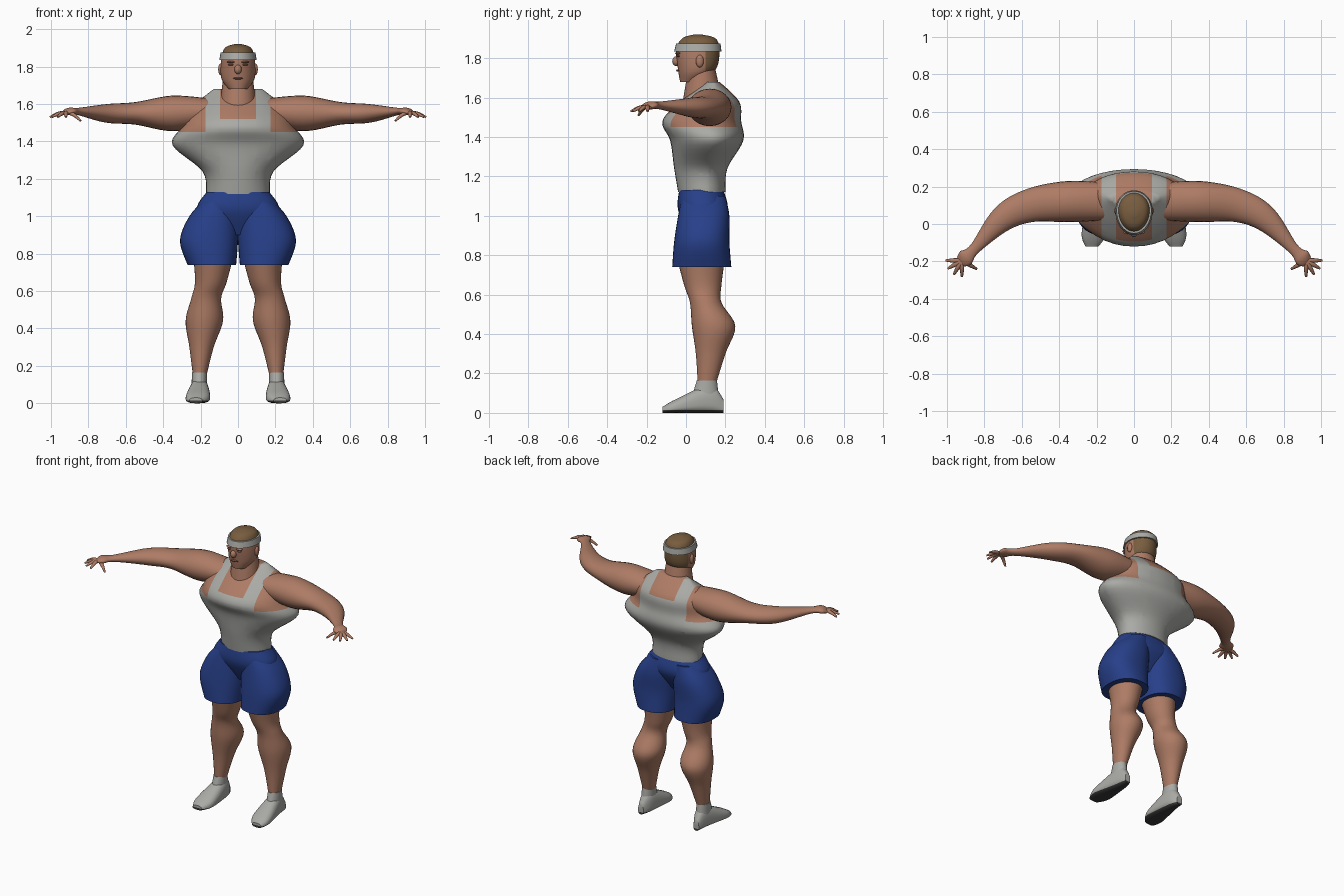
import bpy, bmesh
from math import sin, cos, pi, radians, copysign
from mathutils import Vector

cube = bpy.data.objects.get("Cube")
if cube:
    bpy.data.objects.remove(cube, do_unlink=True)


def material(name, red, green, blue):
    colour = (red, green, blue, 1)
    mat = bpy.data.materials.new(name)
    mat.use_nodes = True
    mat.diffuse_color = colour
    shader = mat.node_tree.nodes["Principled BSDF"]
    shader.inputs["Base Color"].default_value = colour
    shader.inputs["Roughness"].default_value = 0.8
    return mat


skin = material("skin", 0.42, 0.2, 0.13)
dark_skin = material("dark skin", 0.24, 0.1, 0.07)
cloth = material("grey cloth", 0.4, 0.4, 0.38)
blue_cloth = material("blue cloth", 0.02, 0.05, 0.25)
brown_hair = material("brown hair", 0.19, 0.11, 0.05)
dark_sole = material("dark sole", 0.04, 0.04, 0.04)


def smooth_rows(rows, steps=6):
    """Catmull-Rom interpolation between a few key sections."""
    padded = [rows[0], *rows, rows[-1]]
    result = []
    for before, start, end, after in zip(padded, padded[1:], padded[2:], padded[3:]):
        for step in range(steps):
            t = step / steps
            result.append([
                b + t / 2 * (c - a + t * (2 * a - 5 * b + 4 * c - d + t * (3 * (b - c) + d - a)))
                for a, b, c, d in zip(before, start, end, after)])
    return result + [rows[-1]]


def add_object(name, bm, materials, mirror):
    """Turn the mesh data into a smooth-shaded object, mirrored for pairs."""
    bmesh.ops.recalc_face_normals(bm, faces=bm.faces)
    mesh = bpy.data.meshes.new(name)
    bm.to_mesh(mesh)
    bm.free()
    for mat in materials:
        mesh.materials.append(mat)
    part = bpy.data.objects.new(name, mesh)
    bpy.context.collection.objects.link(part)
    bpy.ops.object.select_all(action="DESELECT")
    part.select_set(True)
    bpy.context.view_layer.objects.active = part
    bpy.ops.object.shade_smooth_by_angle(angle=radians(50))
    if mirror:
        modifier = part.modifiers.new("mirror", "MIRROR")
        modifier.use_mirror_merge = False


def skin_rings(name, rings, materials, cuts=(), rule=None, mirror=False):
    """Join rings into a closed tube, cut it along planes and colour it by rule."""
    bm = bmesh.new()
    loops = [[bm.verts.new(point) for point in ring] for ring in rings]
    for low, high in zip(loops, loops[1:]):
        for i in range(len(low)):
            bm.faces.new((low[i - 1], low[i], high[i], high[i - 1]))
    bm.faces.new(loops[0])
    bm.faces.new(loops[-1])
    for axis, value in cuts:
        normal = Vector([axis == letter for letter in "xyz"])
        bmesh.ops.bisect_plane(bm, geom=bm.verts[:] + bm.edges[:] + bm.faces[:],
                               plane_co=normal * value, plane_no=normal)
    if rule:
        for face in bm.faces:
            face.material_index = int(rule(face.calc_center_median()))
    add_object(name, bm, materials, mirror)


def circle(sides):
    return [(cos(2 * pi * i / sides), sin(2 * pi * i / sides)) for i in range(sides)]


def stack(name, rows, materials, along="z", power=2, middle=0.5, **options):
    """Rows: position along the axis, side limits, then depth limits."""
    def squared(value):
        return copysign(abs(value) ** (2 / power), value)

    rings = []
    for place, left, right, near, far in smooth_rows(rows):
        centre = near + (far - near) * middle
        ring = []
        for c, s in circle(36):
            u = (left + right) / 2 + (right - left) / 2 * squared(c)
            v = centre + (far - centre if s > 0 else centre - near) * squared(s)
            ring.append((u, v, place) if along == "z" else (u, place, v))
        rings.append(ring)
    skin_rings(name, rings, materials, **options)


def body(name, rows, materials, **options):
    """Rows: height, half width, front and back."""
    stack(name, [(z, -w, w, front, back) for z, w, front, back in rows], materials, **options)


def limb(name, rows, sides):
    """Rows: centre, then horizontal and vertical radius."""
    rows = smooth_rows(rows)
    centres = [Vector(row[:3]) for row in rows]
    rings = []
    for i, (centre, row) in enumerate(zip(centres, rows)):
        direction = centres[min(i + 1, len(rows) - 1)] - centres[max(i - 1, 0)]
        side = direction.cross(Vector((0, 0, 1))).normalized()
        up = side.cross(direction).normalized()
        rings.append([centre + side * row[3] * c + up * row[4] * s for c, s in circle(sides)])
    skin_rings(name, rings, [skin], mirror=True)


def ball(name, centre, radii, mat, mirror=False):
    bm = bmesh.new()
    bmesh.ops.create_uvsphere(bm, u_segments=12, v_segments=8, radius=1)
    bmesh.ops.scale(bm, vec=radii, verts=bm.verts)
    bmesh.ops.translate(bm, vec=centre, verts=bm.verts)
    add_object(name, bm, [mat], mirror)


# Torso: tank top with straps, neckline and armholes cut to show skin
strap_inner, strap_outer = 0.095, 0.175
armhole, neckline_front, neckline_back = 1.45, 1.52, 1.57
neck_centre = 0.12


def shows_skin(point):
    if abs(point.x) < strap_inner:
        return point.z > (neckline_front if point.y < neck_centre else neckline_back)
    return abs(point.x) > strap_outer and point.z > armhole


strap_cuts = [("x", sign * edge) for sign in (-1, 1) for edge in (strap_inner, strap_outer)]
height_cuts = [("z", height) for height in (armhole, neckline_front, neckline_back)]
body("tank_top_torso", [
    (1.12, 0.17, -0.04, 0.2),
    (1.24, 0.19, -0.06, 0.21),
    (1.38, 0.35, -0.08, 0.29),
    (1.48, 0.3, -0.12, 0.28),
    (1.58, 0.25, -0.03, 0.27),
    (1.68, 0.13, 0.1, 0.17),
], [cloth, skin], middle=0.58, rule=shows_skin,
    cuts=strap_cuts + height_cuts + [("y", neck_centre)])

# Neck, head with short hair, and headband
hair_front, hair_nape, hair_line = 0.1, 1.73, 1.86
body("neck", [(1.56, 0.1, -0.02, 0.19), (1.74, 0.08, 0.01, 0.15)], [skin])
body("head", [
    (1.68, 0.05, -0.03, 0.06),
    (1.74, 0.09, -0.04, 0.15),
    (1.84, 0.09, -0.05, 0.17),
    (1.9, 0.07, -0.02, 0.15),
    (1.92, 0.02, 0.04, 0.08),
], [skin, brown_hair], middle=0.55,
    cuts=[("y", hair_front), ("z", hair_nape), ("z", hair_line)],
    rule=lambda p: p.z > hair_line or (p.y > hair_front and p.z > hair_nape))
body("headband", [(1.835, 0.1, -0.06, 0.18), (1.875, 0.093, -0.05, 0.175)],
     [cloth], middle=0.55)

# Face details
ball("nose", (0, -0.05, 1.785), (0.02, 0.02, 0.025), skin)
ball("lips", (0, -0.04, 1.737), (0.027, 0.01, 0.006), dark_skin)
ball("eyes", (0.037, -0.04, 1.81), (0.016, 0.01, 0.005), dark_skin, mirror=True)
ball("eyebrows", (0.037, -0.04, 1.825), (0.022, 0.015, 0.006), skin, mirror=True)
ball("ears", (0.093, 0.07, 1.785), (0.013, 0.02, 0.032), skin, mirror=True)

# Arms bending forward to flat palms
limb("arms", [
    (0.15, 0.12, 1.56, 0.1, 0.07),
    (0.35, 0.12, 1.55, 0.11, 0.095),
    (0.55, 0.1, 1.55, 0.09, 0.06),
    (0.7, 0.03, 1.55, 0.07, 0.05),
    (0.85, -0.13, 1.56, 0.03, 0.02),
    (0.9, -0.18, 1.56, 0.045, 0.02),
    (0.93, -0.2, 1.55, 0.03, 0.01),
], sides=24)

# Fingers fan out from the palm in equal steps, the thumb one gap further
palm = Vector((0.92, -0.195, 1.555))
for place, finger in enumerate(("little", "ring", "middle", "index", "gap", "thumb")):
    if finger == "gap":
        continue
    angle = -radians(30) * place
    drop = 0.045 if finger == "thumb" else 0.025
    reach = Vector((cos(angle), sin(angle), 0)) * (0.08 + drop / 4)
    knuckle = palm + reach / 2 - Vector((0, 0, drop / 4))
    tip = palm + reach - Vector((0, 0, drop))
    limb(finger + "_fingers", [(*palm, 0.012, 0.01), (*knuckle, 0.012, 0.01),
                               (*tip, 0.006, 0.005)], sides=10)

# Shorts: waist piece and two full thighs
body("shorts_waist", [
    (1.13, 0.168, -0.035, 0.19),
    (1.03, 0.22, -0.04, 0.21),
    (0.9, 0.12, 0.02, 0.14),
], [blue_cloth], power=2.3)
stack("shorts_thighs", [
    (1.1, 0.01, 0.17, -0.02, 0.2),
    (1, 0, 0.26, -0.04, 0.22),
    (0.87, 0, 0.31, -0.06, 0.22),
    (0.74, 0.01, 0.27, -0.07, 0.23),
], [blue_cloth], power=2.3, mirror=True)

# Bare legs with knees and calves
stack("legs", [
    (0.8, 0.02, 0.24, -0.05, 0.2),
    (0.65, 0.06, 0.23, -0.01, 0.18),
    (0.56, 0.09, 0.25, 0.02, 0.18),
    (0.44, 0.08, 0.28, 0.03, 0.25),
    (0.3, 0.13, 0.26, 0.05, 0.2),
    (0.14, 0.17, 0.24, 0.06, 0.15),
], [skin], mirror=True)

# Socked feet with dark soles
sole_top = 0.014
stack("ankle_socks", [(0.165, 0.167, 0.246, 0.055, 0.157), (0.05, 0.165, 0.25, 0.02, 0.17)],
      [cloth], mirror=True)
stack("feet", [
    (0.19, 0.19, 0.23, 0, 0.07),
    (0.12, 0.16, 0.25, 0, 0.14),
    (-0.05, 0.15, 0.28, 0, 0.07),
    (-0.12, 0.19, 0.26, 0, 0.03),
], [cloth, dark_sole], along="y", power=2.5, middle=0.35, mirror=True,
    cuts=[("z", sole_top)], rule=lambda p: p.z < sole_top)
